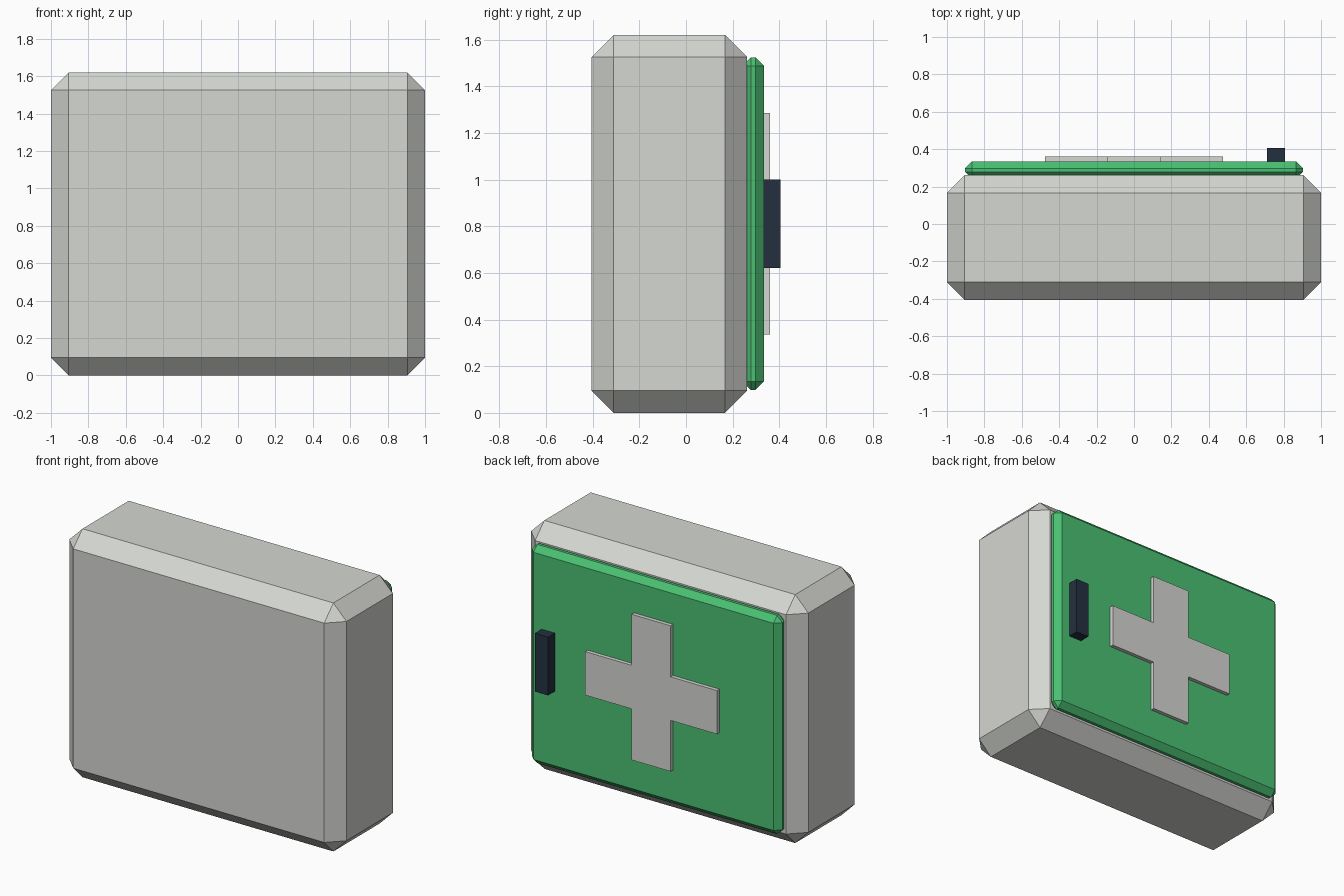
import bpy
import bmesh

old = bpy.data.objects.get("Cube")
if old:
    bpy.data.objects.remove(old, do_unlink=True)


def linear(c):
    c /= 255
    return c / 12.92 if c <= 0.04045 else ((c + 0.055) / 1.055) ** 2.4


def material(name, rgb):
    colour = (*[linear(c) for c in rgb], 1)
    mat = bpy.data.materials.new(name)
    mat.use_nodes = True
    mat.diffuse_color = colour
    bsdf = mat.node_tree.nodes["Principled BSDF"]
    bsdf.inputs["Base Color"].default_value = colour
    bsdf.inputs["Roughness"].default_value = 0.8
    return mat


def add_object(name, bm, mat):
    bmesh.ops.recalc_face_normals(bm, faces=bm.faces)
    mesh = bpy.data.meshes.new(name)
    bm.to_mesh(mesh)
    bm.free()
    mesh.materials.append(mat)
    obj = bpy.data.objects.new(name, mesh)
    bpy.context.collection.objects.link(obj)
    return obj


def box(name, low, high, mat, chamfer=0):
    bm = bmesh.new()
    bmesh.ops.create_cube(bm, size=1)
    for v in bm.verts:
        v.co = [l + (c + 0.5) * (h - l) for l, h, c in zip(low, high, v.co)]
    if chamfer:
        bmesh.ops.bevel(bm, geom=bm.edges[:], offset=chamfer,
                        offset_type='OFFSET', segments=1, affect='EDGES')
    return add_object(name, bm, mat)


def plus_plate(name, reach, half_width, centre_z, y0, y1, mat):
    # One arm tip and inner corner, turned four times around the centre
    outline = []
    x_z = [(half_width, half_width), (half_width, reach), (-half_width, reach)]
    for _ in range(4):
        outline += x_z
        x_z = [(-z, x) for x, z in x_z]
    bm = bmesh.new()
    face = bm.faces.new([bm.verts.new((x, y0, centre_z + z)) for x, z in outline])
    moved = bmesh.ops.extrude_face_region(bm, geom=[face])["geom"]
    bmesh.ops.translate(bm, vec=(0, y1 - y0, 0),
                        verts=[g for g in moved if isinstance(g, bmesh.types.BMVert)])
    return add_object(name, bm, mat)


grey = material("light grey", (213, 215, 210))
green = material("green", (74, 192, 114))
navy = material("dark navy", (36, 48, 64))

# Chamfered case with a thinner door sunk into its back
box("case_body", (-1, -0.405, 0), (1, 0.262, 1.62), grey, 0.095)
box("door_panel", (-0.903, 0.24, 0.098), (0.903, 0.335, 1.524), green, 0.0375)

# Raised details on the door
plus_plate("cross_plate", 0.475, 0.142, 0.811, 0.325, 0.36, grey)
box("door_handle", (0.712, 0.325, 0.621), (0.807, 0.405, 1.001), navy)
